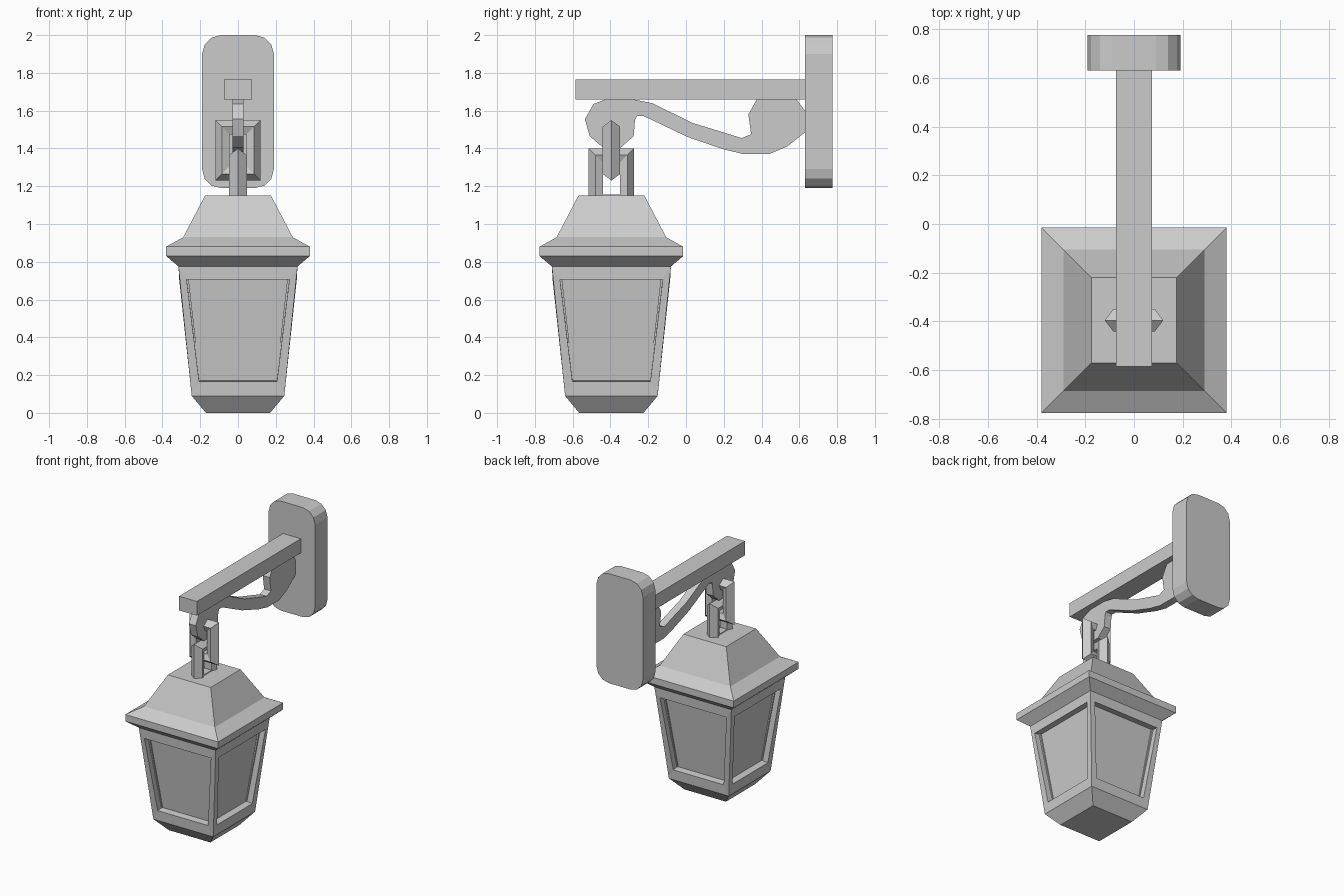
import bpy, bmesh, math
from mathutils import Vector

if "Cube" in bpy.data.objects:
    bpy.data.objects.remove(bpy.data.objects["Cube"])

CY = -0.395  # lantern centre line

grey = bpy.data.materials.new("grey metal")
grey.diffuse_color = (0.6, 0.6, 0.6, 1)
grey.use_nodes = True
grey.node_tree.nodes["Principled BSDF"].inputs["Base Color"].default_value = grey.diffuse_color


def finish(name, bm):
    bmesh.ops.recalc_face_normals(bm, faces=bm.faces)
    mesh = bpy.data.meshes.new(name)
    bm.to_mesh(mesh)
    bm.free()
    mesh.materials.append(grey)
    obj = bpy.data.objects.new(name, mesh)
    bpy.context.collection.objects.link(obj)
    return obj


def prism(name, points, offset):
    """Extrude a closed 3D outline along an offset."""
    bm = bmesh.new()
    face = bm.faces.new([bm.verts.new(p) for p in points])
    ext = bmesh.ops.extrude_face_region(bm, geom=[face])["geom"]
    for v in ext:
        if isinstance(v, bmesh.types.BMVert):
            v.co += Vector(offset)
    return finish(name, bm)


def bridge(bm, rings, closed=False):
    n = len(rings[0])
    pairs = list(zip(rings, rings[1:]))
    if closed:
        pairs.append((rings[-1], rings[0]))
    return [[bm.faces.new((a[i], a[(i + 1) % n], b[(i + 1) % n], b[i]))
             for i in range(n)] for a, b in pairs]


# Lantern: stacked square rings with recessed panes in the body
def lantern():
    bm = bmesh.new()
    profile = [(0, 0.17), (0.09, 0.245), (0.775, 0.315), (0.83, 0.38),
               (0.88, 0.38), (0.93, 0.29), (1.15, 0.175)]
    rings = [[bm.verts.new((sx * h, CY + sy * h, z))
              for sx, sy in ((-1, -1), (1, -1), (1, 1), (-1, 1))]
             for z, h in profile]
    bands = bridge(bm, rings)
    bm.faces.new(rings[0][::-1])
    bm.faces.new(rings[-1])
    bmesh.ops.recalc_face_normals(bm, faces=bm.faces)
    panes = bands[1]
    bmesh.ops.inset_individual(bm, faces=panes, thickness=0.058)
    for f in panes:
        for v in f.verts:
            v.co.z = 0.705 if v.co.z > 0.43 else 0.165
    bm.normal_update()
    panes = bmesh.ops.extrude_discrete_faces(bm, faces=panes)["faces"]
    for f in panes:
        f.normal_update()
        shift = f.normal * -0.05
        for v in f.verts:
            v.co += shift
    finish("lantern", bm)


# Chain links: rectangular loops with a five-sided section, ridge outward
def link(name, top, along_x):
    bm = bmesh.new()
    section = [(0, 0), (0.035, 0.0465), (0.075, 0.029),
               (0.075, -0.029), (0.035, -0.0465)]
    rings = []
    for sx, sz in ((-1, -1), (1, -1), (1, 1), (-1, 1)):
        ring = []
        for depth, side in section:
            w, z = sx * (0.12 - depth), top - 0.16 + sz * (0.16 - depth)
            ring.append(bm.verts.new((w, CY + side, z) if along_x
                                     else (side, CY + w, z)))
        rings.append(ring)
    bridge(bm, rings, closed=True)
    finish(name, bm)


lantern()
link("upper_link", 1.55, True)
link("lower_link", 1.40, False)

# Wall plate with rounded corners
R, W, Z0, Z1 = 0.10, 0.19, 1.19, 2.0
outline = []
for k, (cx, cz) in enumerate(((W - R, Z1 - R), (R - W, Z1 - R),
                              (R - W, Z0 + R), (W - R, Z0 + R))):
    for s in range(4):
        a = math.radians(90 * k + 30 * s)
        outline.append((cx + R * math.cos(a), 0.63, cz + R * math.sin(a)))
prism("wall_plate", outline, (0, 0.145, 0))

# Straight arm
prism("arm", [(-0.073, -0.585, 1.66), (0.073, -0.585, 1.66),
              (0.073, -0.585, 1.765), (-0.073, -0.585, 1.765)], (0, 1.22, 0))

# Curved bracket under the arm, ending in a hook
curve = [(-0.49, 1.635), (-0.425, 1.66), (-0.28, 1.66), (-0.18, 1.64),
         (0.035, 1.535), (0.295, 1.455), (0.345, 1.475), (0.33, 1.58),
         (0.375, 1.66), (0.585, 1.66), (0.63, 1.60), (0.63, 1.485),
         (0.535, 1.41), (0.44, 1.37), (0.305, 1.37), (0.2, 1.395),
         (0.01, 1.46), (-0.225, 1.572), (-0.26, 1.572), (-0.27, 1.55),
         (-0.277, 1.465), (-0.345, 1.405), (-0.44, 1.405), (-0.51, 1.465),
         (-0.535, 1.555)]
prism("bracket", [(-0.028, y, z) for y, z in curve], (0.056, 0, 0))
